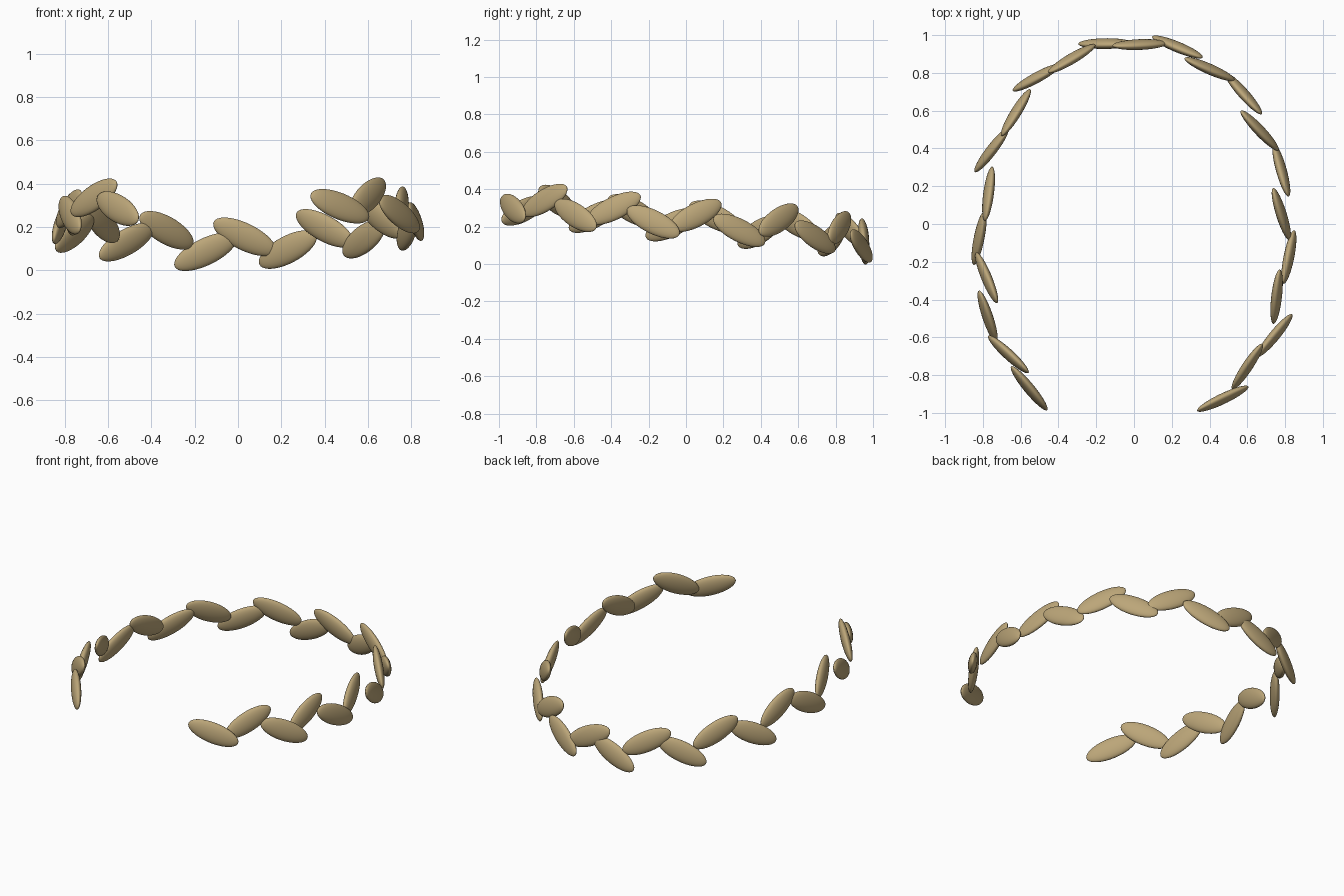
import bpy
import bmesh
from math import radians
from mathutils import Matrix

cube = bpy.data.objects.get("Cube")
if cube:
    bpy.data.objects.remove(cube, do_unlink=True)

HALF_LENGTH, HALF_THICKNESS, HALF_WIDTH = 0.158, 0.027, 0.063
PITCH, END_PITCH, LEAN = 26, 20, -9

# One colour for the whole wreath
tan = bpy.data.materials.new("tan_gold")
tan.use_nodes = True
colour = (0.50, 0.38, 0.19, 1)
tan.diffuse_color = colour
tan.node_tree.nodes["Principled BSDF"].inputs["Base Color"].default_value = colour

# Leaf centres and compass heading, running round the open ring
LEAVES = [
    (.47, -.925, .296, 25), (.60, -.755, .34, 57), (.745, -.59, .26, 50),
    (.755, -.385, .298, 84), (.82, -.175, .225, 78), (.78, .052, .26, 108),
    (.78, .285, .18, 105), (.665, .495, .235, 134), (.58, .69, .144, 131),
    (.40, .82, .194, 157), (.23, .937, .096, 157), (.03, .95, .155, 183),
    (-.15, .955, .086, 180), (-.33, .875, .185, 211), (-.515, .775, .13, 208),
    (-.625, .59, .215, 239), (-.755, .39, .17, 232), (-.77, .16, .25, 263),
    (-.82, -.075, .21, 258), (-.78, -.285, .285, 293), (-.775, -.49, .255, 288),
    (-.665, -.69, .335, 318), (-.555, -.87, .285, 309),
]


def leaf_mesh():
    """Flattened ellipsoid, long along x and thin along y."""
    bm = bmesh.new()
    bmesh.ops.create_uvsphere(bm, u_segments=32, v_segments=20, radius=1)
    # Poles sit at the two tips
    bm.transform(Matrix.Diagonal((HALF_LENGTH, HALF_THICKNESS, HALF_WIDTH, 1))
                 @ Matrix.Rotation(radians(90), 4, 'Y'))
    for face in bm.faces:
        face.smooth = True
    mesh = bpy.data.meshes.new("leaf")
    bm.to_mesh(mesh)
    bm.free()
    mesh.materials.append(tan)
    return mesh


# Leaves alternately dip and rise in a zigzag
mesh = leaf_mesh()
last = len(LEAVES) - 1
for i, (x, y, z, heading) in enumerate(LEAVES):
    pitch = END_PITCH if i in (0, last) else PITCH
    dip = pitch if i % 2 == 0 else -pitch
    leaf = bpy.data.objects.new(f"wreath_leaf_{i + 1}", mesh)
    leaf.matrix_world = (Matrix.Translation((x, y, z))
                         @ Matrix.Rotation(radians(heading), 4, 'Z')
                         @ Matrix.Rotation(radians(dip), 4, 'Y')
                         @ Matrix.Rotation(radians(LEAN), 4, 'X'))
    bpy.context.collection.objects.link(leaf)
